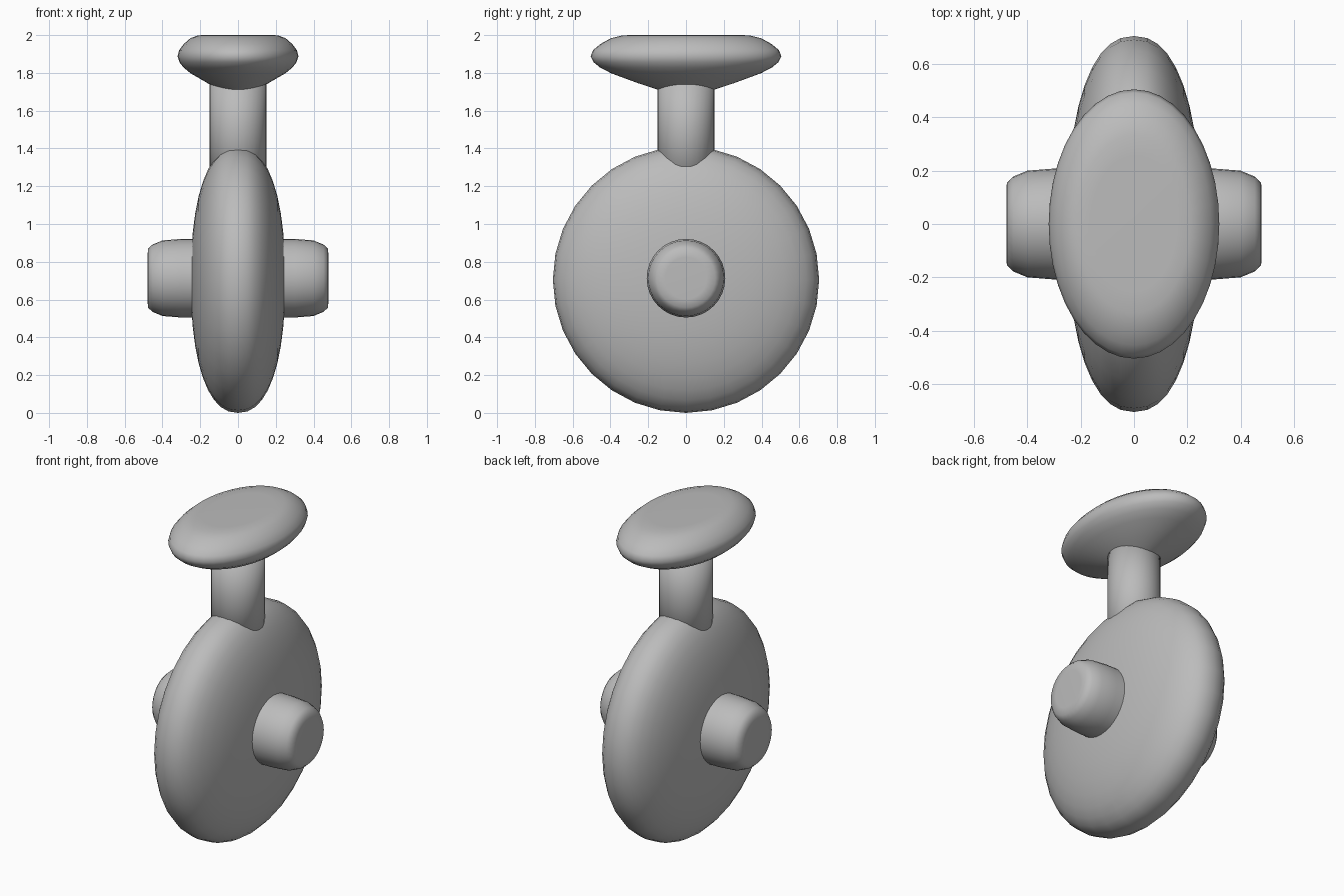
import bpy, bmesh, math

if "Cube" in bpy.data.objects:
    bpy.data.objects.remove(bpy.data.objects["Cube"])

grey = bpy.data.materials.new("plain grey")
grey.diffuse_color = (0.5, 0.5, 0.5, 1)
grey.use_nodes = True
grey.node_tree.nodes["Principled BSDF"].inputs["Base Color"].default_value = grey.diffuse_color


def lathe(name, profile, place, sides=32):
    """Revolve (radius, height) points; place(a, b, h) maps them to x, y, z."""
    bm = bmesh.new()
    rings = []
    for r, h in profile:
        if r == 0:
            rings.append([bm.verts.new(place(0, 0, h))])
        else:
            rings.append([bm.verts.new(place(r * math.cos(2 * math.pi * i / sides),
                                             r * math.sin(2 * math.pi * i / sides), h))
                          for i in range(sides)])
    for lo, hi in zip(rings, rings[1:]):
        for i in range(sides):
            j = (i + 1) % sides
            if len(lo) == 1:
                bm.faces.new((lo[0], hi[j], hi[i]))
            elif len(hi) == 1:
                bm.faces.new((lo[i], lo[j], hi[0]))
            else:
                bm.faces.new((lo[i], lo[j], hi[j], hi[i]))
    bmesh.ops.recalc_face_normals(bm, faces=bm.faces)
    for f in bm.faces:
        f.smooth = True
    me = bpy.data.meshes.new(name)
    bm.to_mesh(me)
    bm.free()
    me.materials.append(grey)
    ob = bpy.data.objects.new(name, me)
    bpy.context.collection.objects.link(ob)
    return ob


# Upright disc: slightly squared oval section spun around the x axis
R, W, N = 0.705, 0.25, 2.3
disc = []
for k in range(21):
    t = math.pi * k / 20
    s, c = math.sin(t), math.cos(t)
    r = R * s ** (2 / N) if 0 < k < 20 else 0
    disc.append((r, -W * math.copysign(abs(c) ** (2 / N), c)))
lathe("disc_body", disc, lambda a, b, h: (h, a, R + b))

# Hub through the disc, with rounded ends
half = [(0.208, 0.30), (0.20, 0.40), (0.178, 0.453), (0.155, 0.477), (0.11, 0.479), (0, 0.479)]
hub = [(r, -h) for r, h in reversed(half)] + half
lathe("hub", hub, lambda a, b, h: (h, a, 0.713 + b))

# Stem
lathe("stem", [(0, 1.2), (0.15, 1.2), (0.15, 1.5), (0.15, 1.78), (0, 1.78)],
      lambda a, b, h: (a, b, h))

# Oval handle with a flat top and a shallow conical underside
handle = [(0, 1.67), (0.3, 1.712), (0.5, 1.745), (0.78, 1.797), (0.9, 1.828), (0.97, 1.857),
          (1, 1.888), (0.975, 1.92), (0.9, 1.952), (0.79, 1.983), (0.66, 1.999), (0.5, 2.0), (0, 2.0)]
lathe("oval_handle", handle, lambda a, b, h: (0.32 * a, 0.505 * b, h), 40)
